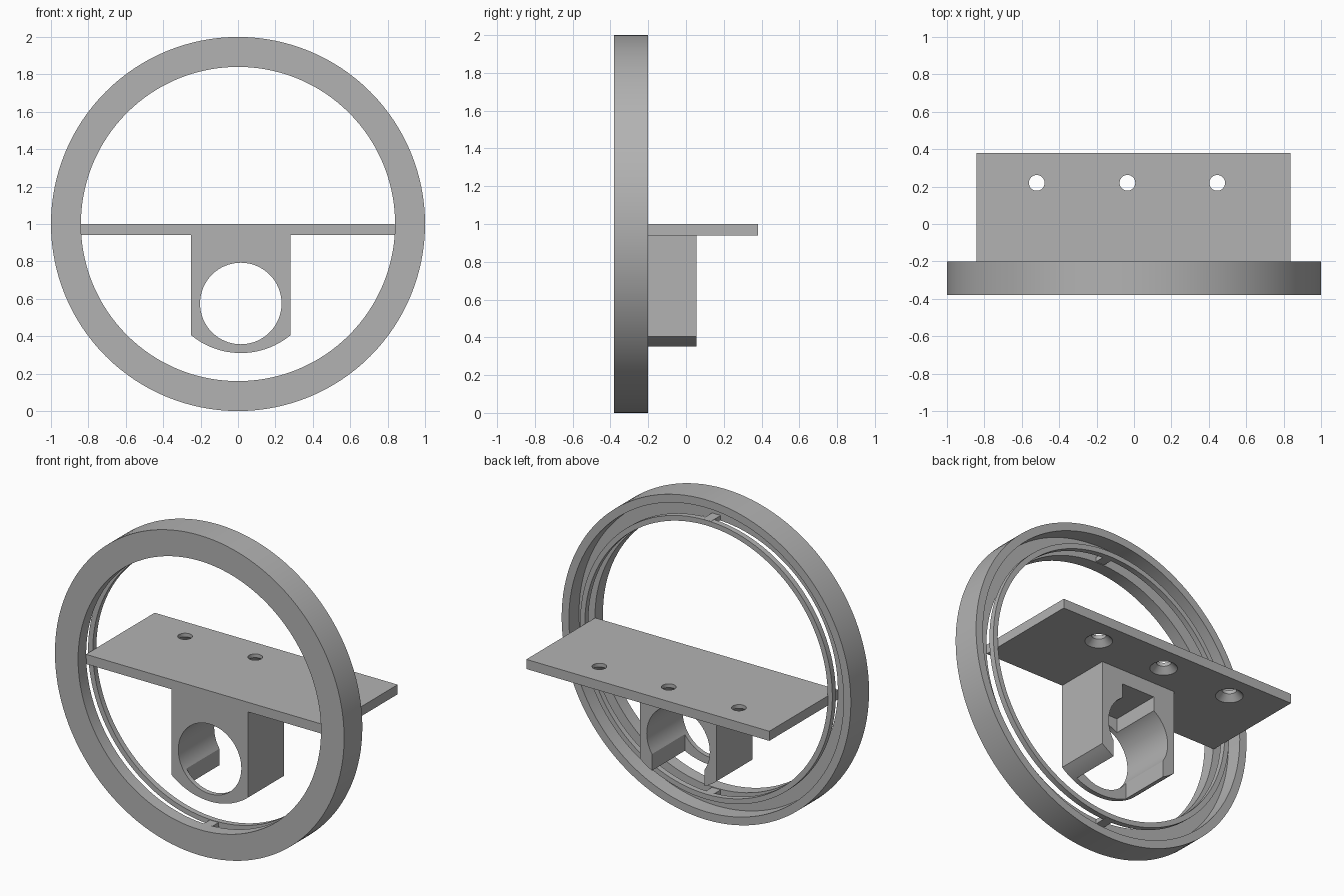
import bpy, bmesh, math
from math import cos, sin, pi

if "Cube" in bpy.data.objects:
    bpy.data.objects.remove(bpy.data.objects["Cube"])

grey = bpy.data.materials.new("plain grey")
grey.use_nodes = True
COLOUR = (0.45, 0.45, 0.45, 1)
grey.diffuse_color = COLOUR
grey.node_tree.nodes["Principled BSDF"].inputs["Base Color"].default_value = COLOUR

FRONT, BACK, SEAT = -0.38, -0.2, -0.3   # rim front, rim back, back of rim flange
CX, CZ = 0.015, 0.575                   # bore centre
BORE = 0.218


def finish(name, bm, smooth=False):
    bmesh.ops.recalc_face_normals(bm, faces=bm.faces)
    mesh = bpy.data.meshes.new(name)
    bm.to_mesh(mesh)
    bm.free()
    obj = bpy.data.objects.new(name, mesh)
    bpy.context.collection.objects.link(obj)
    mesh.materials.append(grey)
    if smooth:
        shade(obj)
    return obj


def shade(obj):
    bpy.ops.object.select_all(action='DESELECT')
    obj.select_set(True)
    bpy.context.view_layer.objects.active = obj
    bpy.ops.object.shade_smooth_by_angle(angle=math.radians(30))


def box(name, x0, x1, y0, y1, z0, z1):
    return extrude(name, [(x0, z0), (x1, z0), (x1, z1), (x0, z1)], y0, y1)


def extrude(name, outline, y0, y1):
    """Prism of an x-z outline along y."""
    bm = bmesh.new()
    face = bm.faces.new([bm.verts.new((x, y0, z)) for x, z in outline])
    new = bmesh.ops.extrude_face_region(bm, geom=[face])["geom"]
    bmesh.ops.translate(bm, vec=(0, y1 - y0, 0),
                        verts=[v for v in new if isinstance(v, bmesh.types.BMVert)])
    return finish(name, bm)


def lathe(name, profile, steps=128):
    """Closed (radius, y) profile revolved around the rim axis."""
    bm = bmesh.new()
    rings = [[bm.verts.new((r * cos(2 * pi * i / steps), y, 1 + r * sin(2 * pi * i / steps)))
              for r, y in profile] for i in range(steps)]
    for i in range(steps):
        a, b = rings[i], rings[(i + 1) % steps]
        for j in range(len(profile)):
            k = (j + 1) % len(profile)
            bm.faces.new((a[j], a[k], b[k], b[j]))
    return finish(name, bm, True)


def cone(name, r_low, r_high, x, y, z0, z1):
    bm = bmesh.new()
    bmesh.ops.create_cone(bm, cap_ends=True, segments=32, radius1=r_low,
                          radius2=r_high, depth=z1 - z0)
    bmesh.ops.translate(bm, vec=(x, y, (z0 + z1) / 2), verts=bm.verts)
    return finish(name, bm)


def cut(target, cutters):
    for c in cutters:
        mod = target.modifiers.new("cut", 'BOOLEAN')
        mod.operation, mod.solver, mod.object = 'DIFFERENCE', 'EXACT', c
        c.hide_render = True
        bpy.ops.object.select_all(action='DESELECT')
        bpy.context.view_layer.objects.active = target
        target.select_set(True)
        bpy.ops.object.modifier_apply(modifier=mod.name)
        bpy.data.objects.remove(c)
    shade(target)


# Rim: flat front flange with an outer wall running back
lathe("rim", [(0.84, FRONT), (1, FRONT), (1, BACK), (0.95, BACK), (0.95, SEAT), (0.84, SEAT)])

# Thin hoop floating behind the flange, held by two tabs
lathe("inner_hoop", [(0.84, -0.235), (0.872, -0.235), (0.872, BACK), (0.84, BACK)])
for name, side in (("top_tab", 1), ("bottom_tab", -1)):
    z0, z1 = sorted((1 + side * 0.843, 1 + side * 0.872))
    box(name, -0.03, 0.03, SEAT - 0.005, -0.205, z0, z1)

# Shelf with three countersunk holes
shelf = box("shelf", -0.842, 0.838, SEAT, 0.38, 0.94, 1.0)
cutters = []
for x in (-0.52, -0.035, 0.445):
    cutters.append(cone("hole_cutter", 0.042, 0.042, x, 0.22, 0.9, 1.1))
    cutters.append(cone("sink_cutter", 0.08, 0.042, x, 0.22, 0.939, 0.977))
cut(shelf, cutters)

# Bracket under the shelf with a curved bottom
half, radius = 0.265, 0.417
sweep = math.asin(half / radius)
arc = [(CX + radius * sin(t), 0.727 - radius * cos(t))
       for t in (sweep * (i / 12 - 1) for i in range(25))]
bracket = extrude("bracket", [(CX - half, 0.94)] + arc + [(CX + half, 0.94)], SEAT, 0.055)

# Bore right through; slot below and keyway above stop at a thin front wall
circle = [(CX + BORE * cos(2 * pi * i / 64), CZ + BORE * sin(2 * pi * i / 64)) for i in range(64)]
cut(bracket, [
    extrude("bore_cutter", circle, -0.5, 0.5),
    box("slot_cutter", CX - 0.182, CX + 0.182, -0.27, 0.5, 0.2, CZ),
    box("keyway_cutter", CX - 0.115, CX + 0.115, -0.27, 0.5, CZ, 0.85),
])
